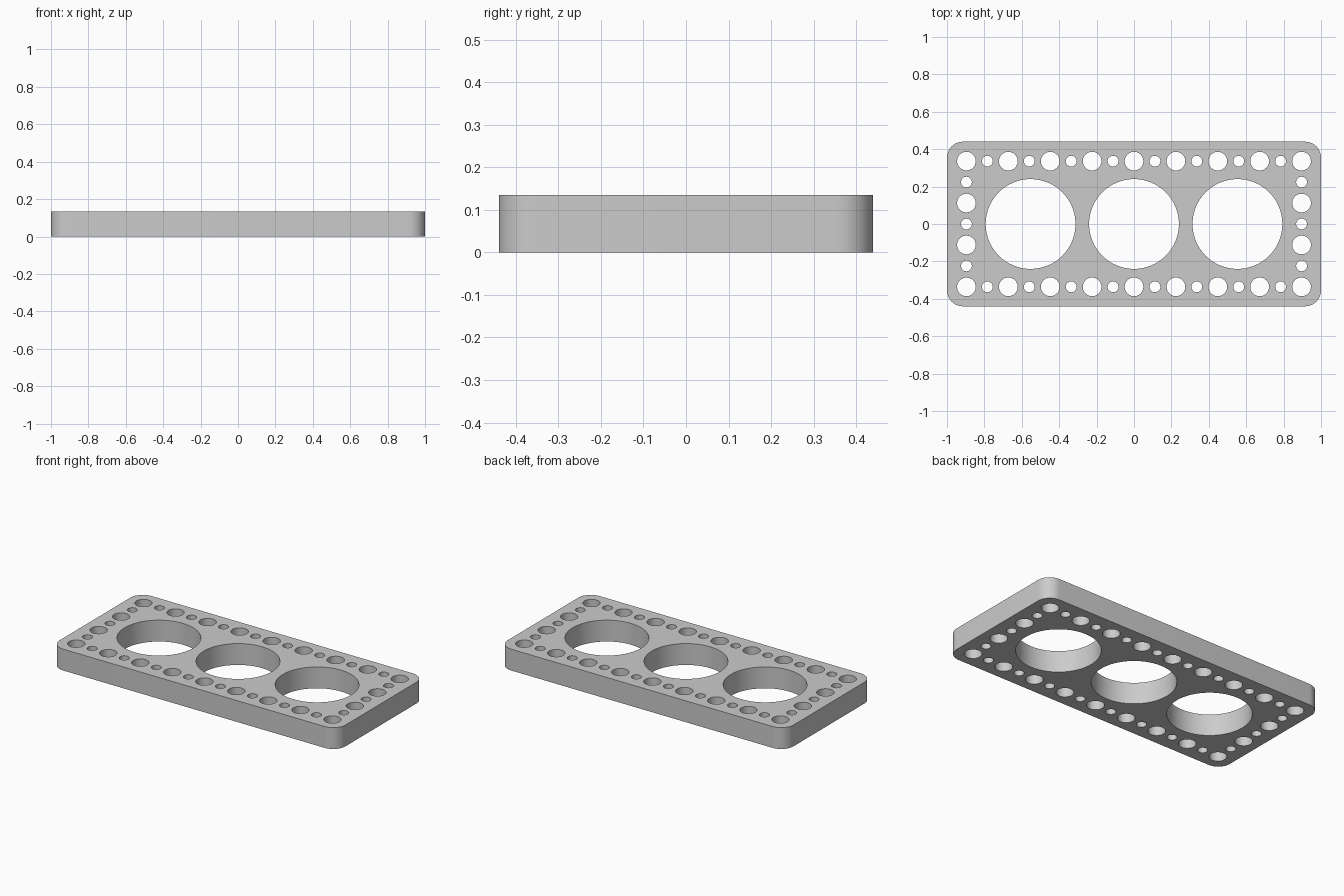
import bpy, bmesh
from math import sin, cos, pi

if "Cube" in bpy.data.objects:
    bpy.data.objects.remove(bpy.data.objects["Cube"], do_unlink=True)

WIDTH, DEPTH, HEIGHT, CORNER = 2.0, 0.88, 0.135, 0.085
PITCH = 0.112          # spacing of the border holes
WIDE, NARROW, BORE = 0.05, 0.029, 0.24

outline = bpy.data.curves.new("plate_outline", "CURVE")
outline.dimensions = "2D"
outline.fill_mode = "BOTH"
outline.extrude = HEIGHT / 2


def add_loop(points):
    spline = outline.splines.new("POLY")
    spline.points.add(len(points) - 1)
    for p, (x, y) in zip(spline.points, points):
        p.co = (x, y, 0, 1)
    spline.use_cyclic_u = True


def arc(x, y, r, start, sweep, steps):
    return [(x + r * cos(start + sweep * i / steps), y + r * sin(start + sweep * i / steps))
            for i in range(steps + 1)]


def add_hole(x, y, r, sides):
    add_loop(arc(x, y, r, 0, 2 * pi, sides)[:-1])


# Rounded rectangular rim
rim = []
cx, cy = WIDTH / 2 - CORNER, DEPTH / 2 - CORNER
for i, (sx, sy) in enumerate([(1, 1), (-1, 1), (-1, -1), (1, -1)]):
    rim += arc(sx * cx, sy * cy, CORNER, i * pi / 2, pi / 2, 12)
add_loop(rim)

# Three large bores
for x in (-0.553, 0, 0.553):
    add_hole(x, 0, BORE, 80)

# Alternating wide and narrow holes along the border
for i in range(-8, 9):
    for j in range(-3, 4):
        if abs(i) == 8 or abs(j) == 3:
            wide = (i + j + 1) % 2 == 0
            add_hole(i * PITCH, j * PITCH, WIDE if wide else NARROW, 40 if wide else 28)

# Turn the outline into a solid plate
helper = bpy.data.objects.new("plate_outline", outline)
bpy.context.collection.objects.link(helper)
graph = bpy.context.evaluated_depsgraph_get()
mesh = bpy.data.meshes.new_from_object(helper.evaluated_get(graph))
bpy.data.objects.remove(helper, do_unlink=True)

bm = bmesh.new()
bm.from_mesh(mesh)
bmesh.ops.remove_doubles(bm, verts=bm.verts, dist=0.0001)
bmesh.ops.translate(bm, verts=bm.verts, vec=(0, 0, HEIGHT / 2))
bmesh.ops.recalc_face_normals(bm, faces=bm.faces)
bm.to_mesh(mesh)
bm.free()

plate = bpy.data.objects.new("perforated_plate", mesh)
bpy.context.collection.objects.link(plate)

# Plain grey material
grey = bpy.data.materials.new("light_grey")
grey.use_nodes = True
colour = (0.6, 0.6, 0.6, 1)
grey.diffuse_color = colour
grey.node_tree.nodes["Principled BSDF"].inputs["Base Color"].default_value = colour
mesh.materials.clear()
mesh.materials.append(grey)

# Smooth walls with crisp edges
bpy.ops.object.select_all(action="DESELECT")
plate.select_set(True)
bpy.context.view_layer.objects.active = plate
bpy.ops.object.shade_smooth_by_angle(angle=pi / 6)
